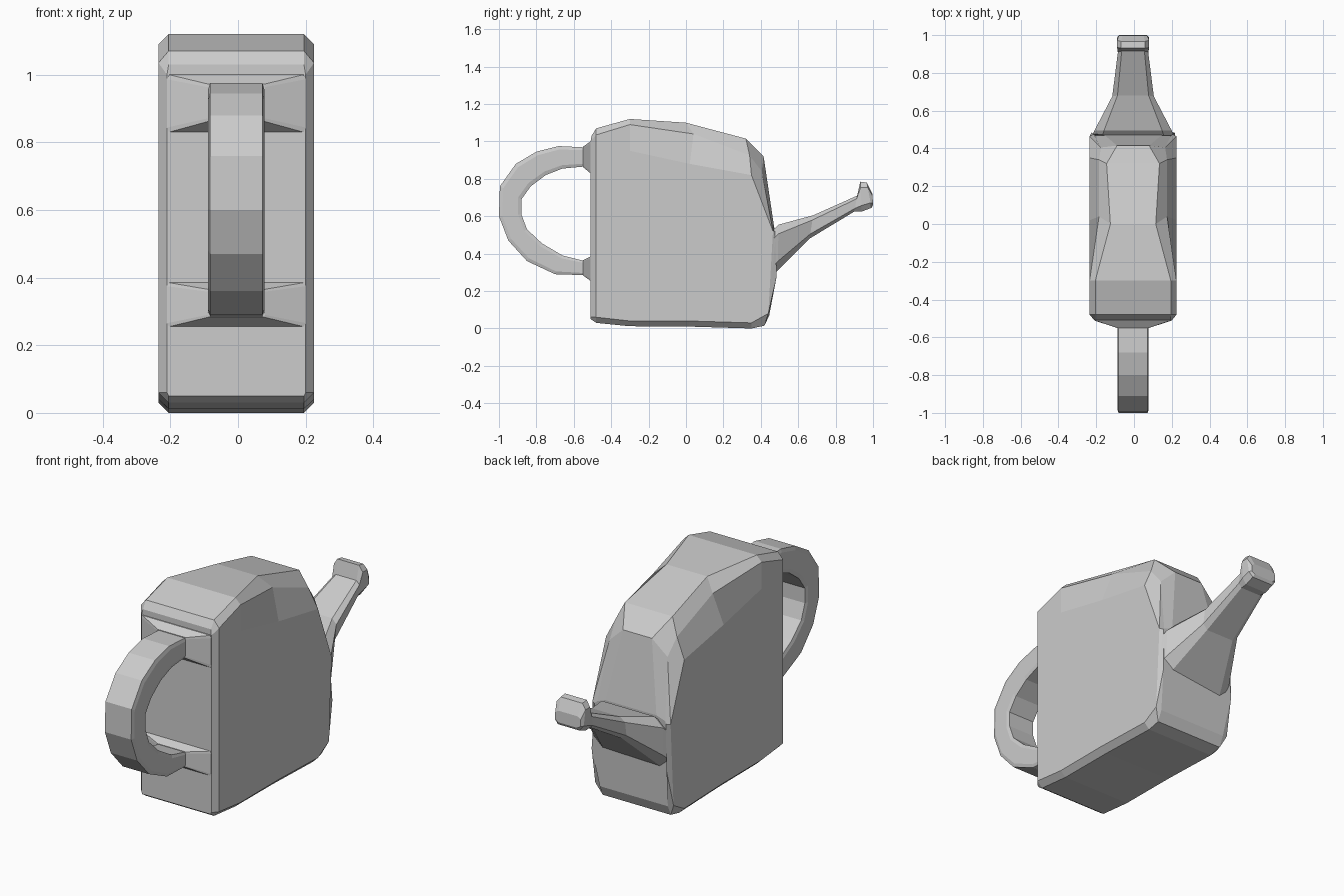
import bpy, bmesh
from mathutils import Vector

if "Cube" in bpy.data.objects:
    bpy.data.objects.remove(bpy.data.objects["Cube"])


def loft(name, rings):
    """Skin a list of closed rings and cap both ends."""
    bm = bmesh.new()
    loops = [[bm.verts.new(p) for p in ring] for ring in rings]
    for a, b in zip(loops, loops[1:]):
        n = len(a)
        for i in range(n):
            j = (i + 1) % n
            bm.faces.new((a[i], a[j], b[j], b[i]))
    bm.faces.new(loops[0])
    bm.faces.new(loops[-1])
    bmesh.ops.recalc_face_normals(bm, faces=bm.faces)
    mesh = bpy.data.meshes.new(name)
    bm.to_mesh(mesh)
    bm.free()
    obj = bpy.data.objects.new(name, mesh)
    obj.location.x = -0.005
    bpy.context.collection.objects.link(obj)
    return obj


def mirror_ring(half):
    """Right-hand points, bottom to top, mirrored into a closed ring."""
    return half + [(-x, y, z) for x, y, z in reversed(half)]


def bar_ring(hw, upper, lower, flat=0.8, cut=0.2):
    """Chamfered rectangle of half-width hw between two (y, z) points."""
    u, l = Vector(upper), Vector(lower)
    steps = [(flat, 0), (1, cut), (1, 1 - cut), (flat, 1)]
    return mirror_ring([(hw * f, *l.lerp(u, t)) for f, t in steps])


# Body: stations from handle end to spout end
# each station: bottom, lower side, crease, shoulder, top
body = [
    [(.2, -.51, .05), (.205, -.51, .06), (.205, -.51, .83), (.205, -.51, 1.0), (.2, -.505, 1.03)],
    [(.2, -.48, .03), (.23, -.48, .06), (.23, -.48, .83), (.23, -.48, 1.035), (.2, -.48, 1.07)],
    [(.2, -.3, .012), (.23, -.3, .04), (.23, -.3, .95), (.23, -.3, 1.09), (.2, -.3, 1.12)],
    [(.2, .02, .01), (.23, .02, .04), (.23, .02, .88), (.18, .04, 1.04), (.12, 0, 1.10)],
    [(.2, .35, 0), (.23, .35, .03), (.23, .35, .82), (.18, .34, .925), (.14, .32, 1.015)],
    [(.2, .42, .015), (.23, .44, .08), (.23, .465, .52), (.17, .405, .84), (.085, .415, .92)],
    [(.2, .445, .07), (.22, .485, .28), (.21, .475, .52), (.2, .467, .53), (.15, .47, .55)],
]
loft("body", [mirror_ring(s) for s in body])

# Spout with flared, rounded tip
spout = [
    (.22, (.46, .52), (.46, .28)),
    (.205, (.495, .555), (.49, .31)),
    (.11, (.68, .605), (.66, .48)),
    (.08, (.915, .71), (.90, .625)),
    (.085, (.932, .785), (.94, .625)),
    (.085, (.967, .78), (.992, .645)),
    (.075, (.997, .72), (1.0, .66)),
]
loft("spout", [bar_ring(*s, flat=.75) for s in spout])

# Handle: outer and inner edge points of the loop
handle = [
    ((-.54, .968), (-.54, .866)), ((-.68, .975), (-.66, .855)),
    ((-.80, .945), (-.75, .82)), ((-.91, .88), (-.83, .76)),
    ((-.995, .76), (-.88, .69)), ((-1.0, .60), (-.88, .61)),
    ((-.95, .47), (-.85, .53)), ((-.85, .36), (-.77, .455)),
    ((-.70, .29), (-.66, .39)), ((-.54, .285), (-.54, .36)),
]
loft("handle", [bar_ring(.083, o, i, flat=.93, cut=.15) for o, i in handle])

# Tapered mounts joining the handle to the body
for part, wide, narrow in (("upper_handle_mount", (1.0, .83), (.972, .862)),
                           ("lower_handle_mount", (.385, .255), (.365, .283))):
    loft(part, [bar_ring(hw, (y, z[0]), (y, z[1]), flat=.97, cut=.08)
                for hw, y, z in ((.205, -.50, wide), (.205, -.511, wide), (.085, -.55, narrow))])
